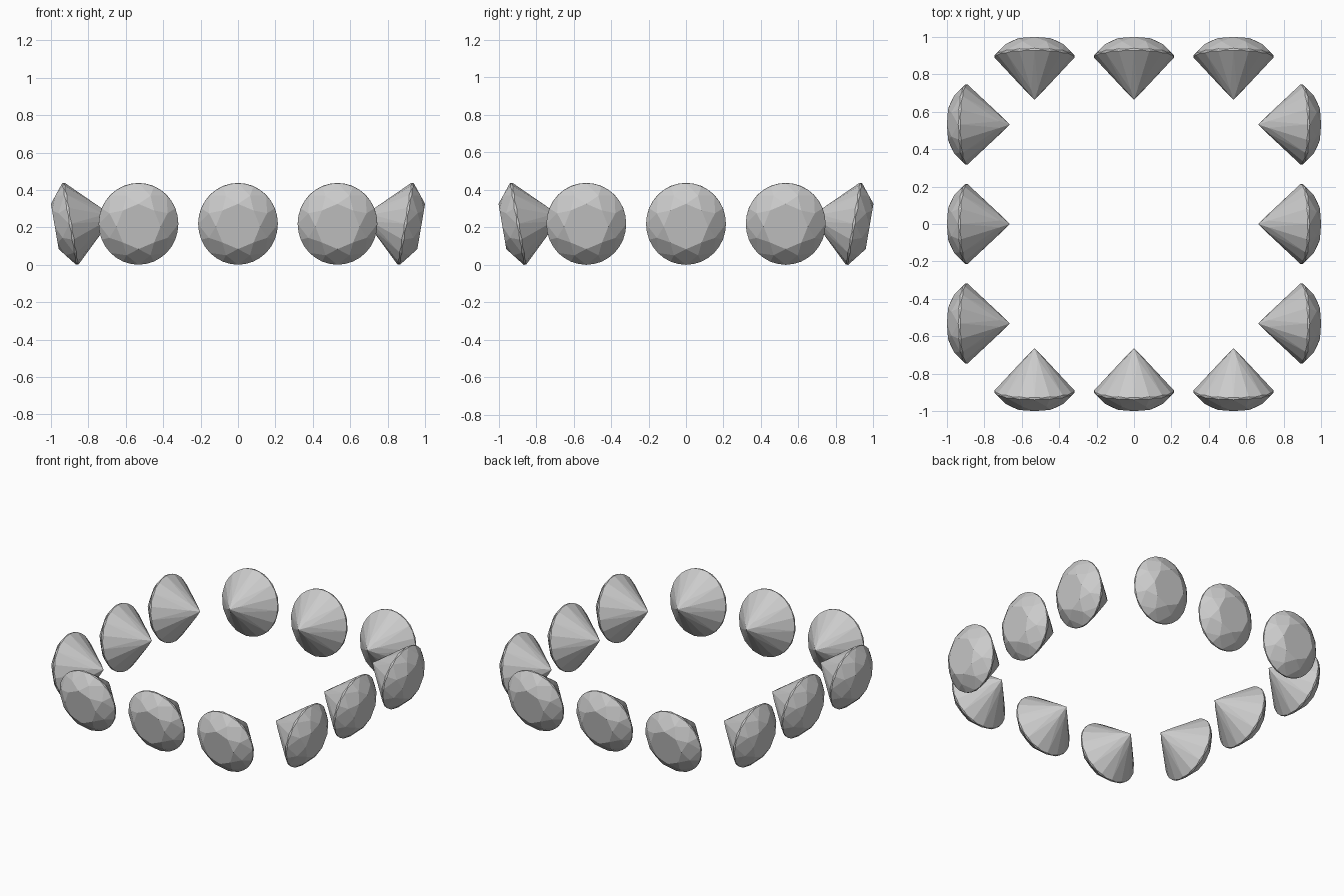
import bpy, bmesh
from math import sin, cos, pi, radians
from mathutils import Matrix, Vector

if "Cube" in bpy.data.objects:
    bpy.data.objects.remove(bpy.data.objects["Cube"])

R, STRETCH = 0.213, 1.037        # girdle radius, slight vertical stretch
CROWN, DEPTH = 0.0847, 0.234     # heights above and below the girdle
TILT = radians(9.7)


def ring(n, r, z, offset=0.0):
    return [(r * cos(offset + 2 * pi * i / n),
             STRETCH * r * sin(offset + 2 * pi * i / n), z) for i in range(n)]


def gem_mesh():
    half = pi / 8
    pts = ring(8, 0.555 * R, CROWN)                  # octagonal table
    k = 0.79                                         # star facet tips
    pts += ring(8, k * R, 0.007 + (CROWN - 0.007) * (1 - k * cos(half)) / 0.445, half)
    for s in (1, -1):                                # scalloped girdle
        pts += ring(16, R, s * 0.007)
        pts += ring(16, R, s * 0.0025, half / 2)
    k = 0.22                                         # pavilion facet tips
    pts += ring(8, k * R, -0.007 - (DEPTH - 0.007) * (1 - k * cos(half)), half)
    pts.append((0, 0, -DEPTH))                       # culet
    bm = bmesh.new()
    for p in pts:
        bm.verts.new(p)
    bmesh.ops.convex_hull(bm, input=bm.verts[:])
    bmesh.ops.dissolve_limit(bm, angle_limit=radians(1), verts=bm.verts[:], edges=bm.edges[:])
    bmesh.ops.recalc_face_normals(bm, faces=bm.faces[:])
    mesh = bpy.data.meshes.new("brilliant_gem")
    bm.to_mesh(mesh)
    bm.free()
    return mesh


# Three gems along each side of a square, tables facing out and slightly down
mesh = gem_mesh()
up = Vector((0, 0, 1))
for side, a in (("right", 0), ("back", pi / 2), ("left", pi), ("front", -pi / 2)):
    out = Vector((cos(a), sin(a), 0))
    along = up.cross(out)
    axis = out * cos(TILT) - up * sin(TILT)
    rise = out * sin(TILT) + up * cos(TILT)
    rot = Matrix((rise.cross(axis), rise, axis)).transposed().to_4x4()
    for i in (-1, 0, 1):
        gem = bpy.data.objects.new(f"gem_{side}_{i + 2}", mesh)
        gem.matrix_world = Matrix.Translation(out * 0.896 + along * (0.532 * i) + up * 0.219) @ rot
        bpy.context.collection.objects.link(gem)
